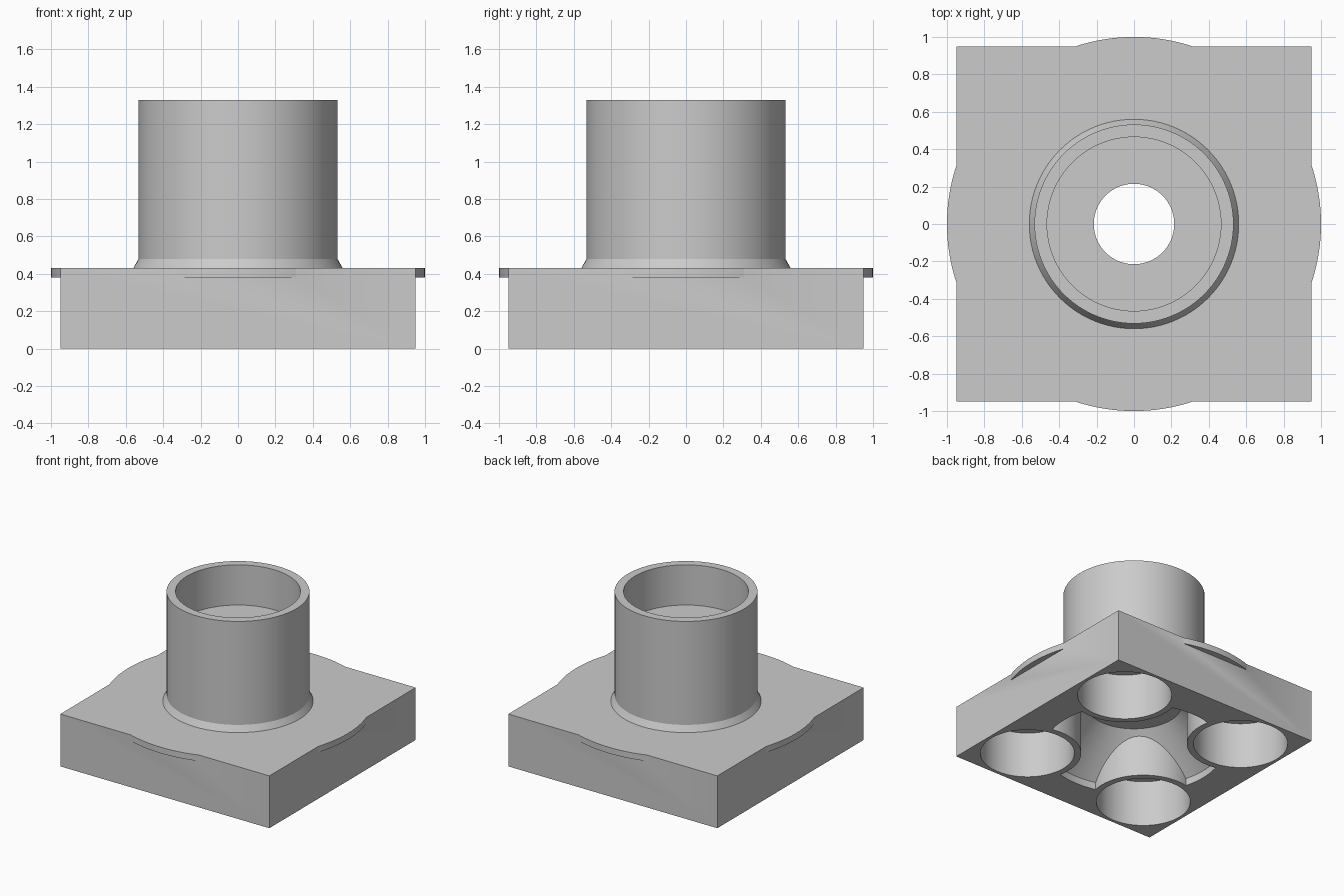
import bpy, bmesh, math

cube = bpy.data.objects.get("Cube")
if cube:
    bpy.data.objects.remove(cube, do_unlink=True)

grey = bpy.data.materials.new("plain_grey")
grey.use_nodes = True
grey.diffuse_color = (0.6, 0.6, 0.6, 1)
grey.node_tree.nodes["Principled BSDF"].inputs["Base Color"].default_value = (0.6, 0.6, 0.6, 1)


def add_object(name, bm):
    bmesh.ops.recalc_face_normals(bm, faces=bm.faces)
    mesh = bpy.data.meshes.new(name)
    bm.to_mesh(mesh)
    bm.free()
    mesh.materials.append(grey)
    obj = bpy.data.objects.new(name, mesh)
    bpy.context.collection.objects.link(obj)
    return obj


def lathe(name, profile, at=(0, 0), steps=96):
    """Closed solid turned from (radius, height) points, bottom to top."""
    bm = bmesh.new()
    rings = []
    for r, z in profile:
        rings.append([bm.verts.new((at[0] + r * math.cos(2 * math.pi * i / steps),
                                    at[1] + r * math.sin(2 * math.pi * i / steps), z))
                      for i in range(steps)])
    for low, high in zip(rings, rings[1:]):
        for i in range(steps):
            j = (i + 1) % steps
            bm.faces.new((low[i], low[j], high[j], high[i]))
    bm.faces.new(rings[0][::-1])
    bm.faces.new(rings[-1])
    return add_object(name, bm)


def cylinder(name, radius, bottom, top, at=(0, 0), steps=96):
    return lathe(name, [(radius, bottom), (radius, top)], at, steps)


def combine(target, tool, operation):
    """Apply a boolean and discard the tool."""
    mod = target.modifiers.new(operation.lower(), 'BOOLEAN')
    mod.operation = operation
    mod.solver = 'EXACT'
    mod.object = tool
    bpy.ops.object.select_all(action='DESELECT')
    bpy.context.view_layer.objects.active = target
    target.select_set(True)
    bpy.ops.object.modifier_apply(modifier=mod.name)
    bpy.data.objects.remove(tool, do_unlink=True)


BASE_TOP, CEILING, OFFSET = 0.43, 0.38, 0.57
corners = [(sx * OFFSET, sy * OFFSET) for sx in (-1, 1) for sy in (-1, 1)]

# Square base block
bm = bmesh.new()
bmesh.ops.create_cube(bm, size=1)
for v in bm.verts:
    v.co = (v.co.x * 1.9, v.co.y * 1.9, (v.co.z + 0.5) * BASE_TOP)
body = add_object("socket_base", bm)

# Thin round flange that shows past the block's sides
combine(body, cylinder("flange", 1.0, CEILING, BASE_TOP, steps=160), 'UNION')

# Upright cup with a flared foot
cup = lathe("cup", [(0.56, 0.40), (0.56, BASE_TOP), (0.532, 0.48), (0.532, 1.33),
                    (0.465, 1.33), (0.465, 1.0)])
combine(body, cup, 'UNION')

# Conical recess underneath, kept clear of the corner pocket walls
recess = lathe("recess", [(0.68, -0.1), (0.68, 0.06), (0.36, CEILING)])
for c in corners:
    combine(recess, cylinder("pocket_wall", 0.405, -0.2, 0.6, c), 'DIFFERENCE')
combine(body, recess, 'DIFFERENCE')

# Corner pockets
for c in corners:
    combine(body, cylinder("pocket", 0.354, -0.1, CEILING, c), 'DIFFERENCE')

# Central through bore
combine(body, cylinder("bore", 0.215, 0.2, 1.2), 'DIFFERENCE')

body.select_set(True)
bpy.context.view_layer.objects.active = body
bpy.ops.object.shade_smooth_by_angle(angle=math.radians(25))
